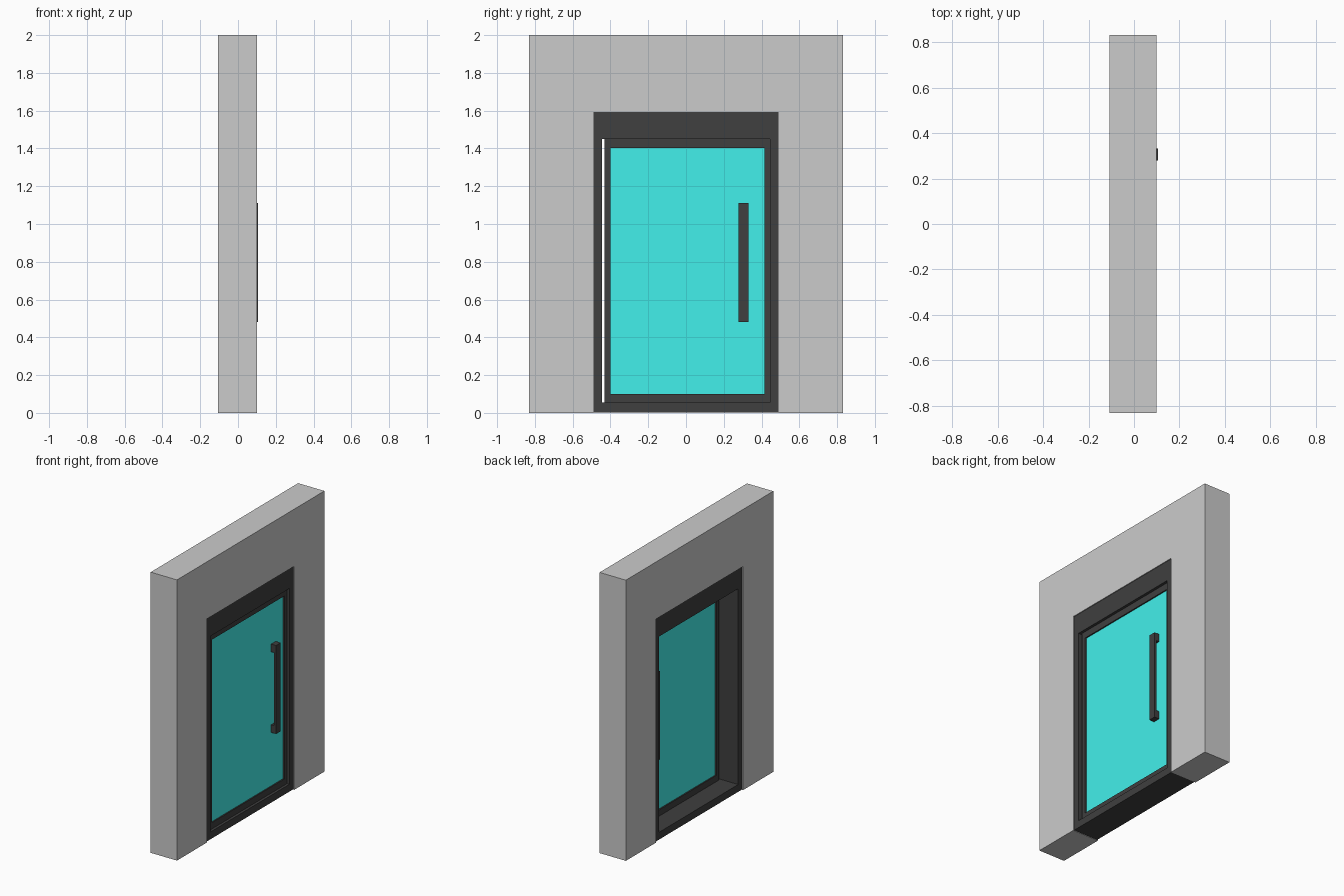
import bpy, bmesh

if "Cube" in bpy.data.objects:
    bpy.data.objects.remove(bpy.data.objects["Cube"])

def material(name, color):
    m = bpy.data.materials.new(name)
    m.diffuse_color = color
    m.use_nodes = True
    m.node_tree.nodes["Principled BSDF"].inputs["Base Color"].default_value = m.diffuse_color
    return m

BLACK = material("black_metal", (0.05, 0.05, 0.05, 1))
CYAN = material("cyan_glass", (0.055, 0.87, 0.83, 1))

def finish(bm, name, mat):
    bmesh.ops.recalc_face_normals(bm, faces=bm.faces)
    mesh = bpy.data.meshes.new(name)
    bm.to_mesh(mesh)
    bm.free()
    ob = bpy.data.objects.new(name, mesh)
    bpy.context.collection.objects.link(ob)
    if mat:
        mesh.materials.append(mat)
    return ob

def extrude_x(bm, faces, depth):
    geom = bmesh.ops.extrude_face_region(bm, geom=faces, use_keep_orig=True)["geom"]
    verts = [v for v in geom if isinstance(v, bmesh.types.BMVert)]
    bmesh.ops.translate(bm, verts=verts, vec=(depth, 0, 0))

def profile(name, pts, x0, x1, mat=None):
    """Closed (y, z) outline extruded along x."""
    bm = bmesh.new()
    face = bm.faces.new([bm.verts.new((x0, y, z)) for y, z in pts])
    extrude_x(bm, [face], x1 - x0)
    return finish(bm, name, mat)

def rect(y0, y1, z0, z1):
    return [(y0, z0), (y1, z0), (y1, z1), (y0, z1)]

def ring(name, outer, inner, x0, x1, mat):
    """Mitred rectangular frame extruded along x."""
    bm = bmesh.new()
    o, i = [[bm.verts.new((x0, y, z)) for y, z in rect(*r)] for r in (outer, inner)]
    faces = [bm.faces.new((o[k], o[(k + 1) % 4], i[(k + 1) % 4], i[k])) for k in range(4)]
    extrude_x(bm, faces, x1 - x0)
    return finish(bm, name, mat)

# Wall with door opening
profile("wall", [(-0.83, 0), (-0.49, 0), (-0.49, 1.593), (0.49, 1.593),
                 (0.49, 0), (0.83, 0), (0.83, 2), (-0.83, 2)], -0.107, 0.1)

# Fixed door frame lining the opening
ring("door_frame", (-0.49, 0.49, 0.003, 1.593), (-0.445, 0.445, 0.055, 1.45),
     -0.1, 0.094, BLACK)

# Door leaf, narrower than the frame so a slit stays open at one side
ring("door_leaf", (-0.432, 0.445, 0.055, 1.45), (-0.4, 0.415, 0.1, 1.403),
     0.041, 0.075, BLACK)
profile("glass_pane", rect(-0.4, 0.415, 0.1, 1.403), 0.05, 0.066, CYAN)

# Pull handles on both faces: bar plus two standoff blocks
for side, pane, sign in (("outer", 0.066, 1), ("inner", 0.05, -1)):
    near, tip = pane + sign * 0.024, pane + sign * 0.039
    profile(side + "_handle_bar", rect(0.279, 0.331, 0.535, 1.055), *sorted((near, tip)), BLACK)
    for label, z in (("lower", 0.48), ("upper", 1.055)):
        profile(f"{side}_handle_{label}_block", rect(0.279, 0.331, z, z + 0.055),
                *sorted((pane, tip)), BLACK)
